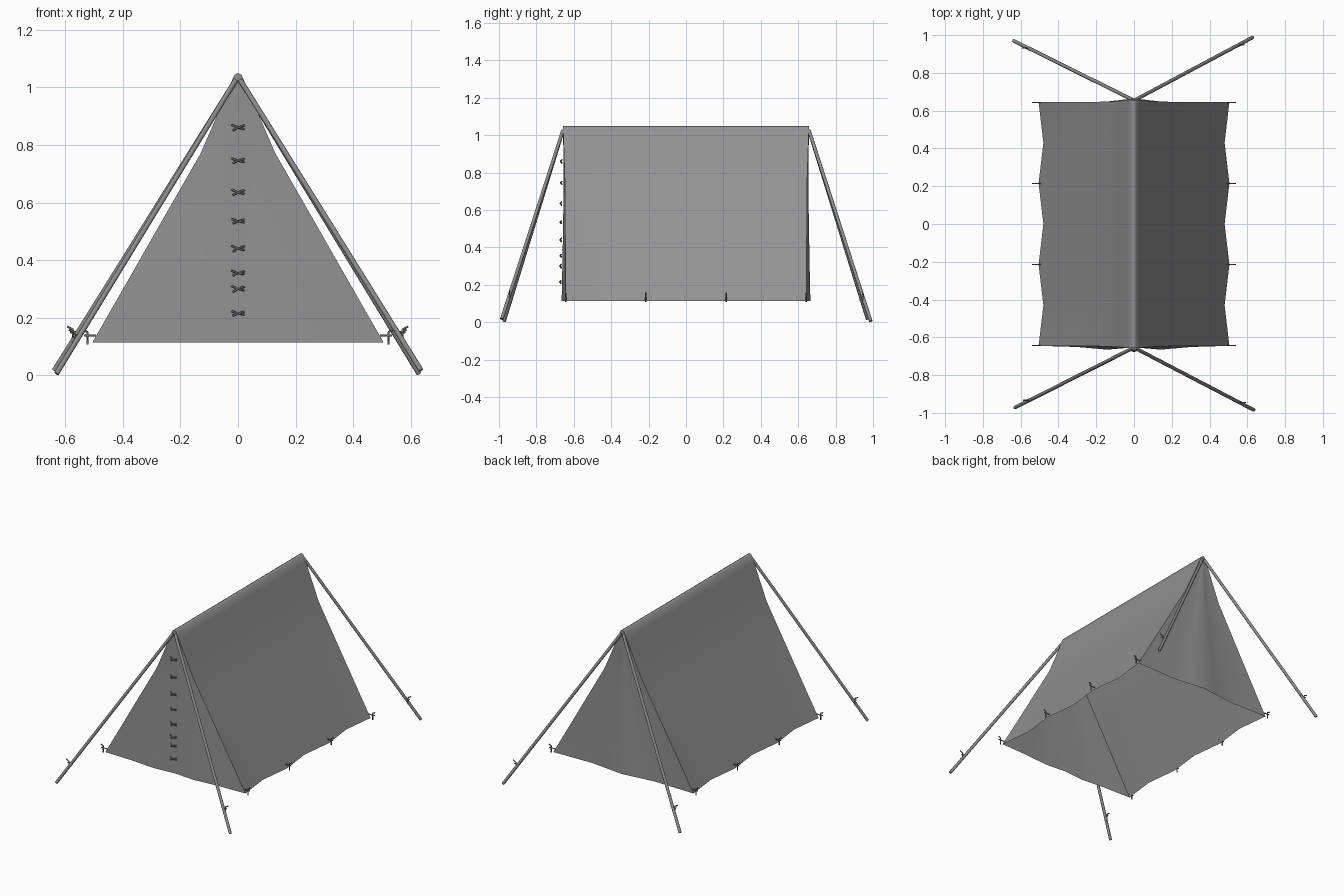
import bpy
import bmesh
from mathutils import Vector

cube = bpy.data.objects.get("Cube")
if cube:
    bpy.data.objects.remove(cube, do_unlink=True)


def material(name, value):
    m = bpy.data.materials.new(name)
    m.use_nodes = True
    colour = (value, value, value, 1)
    m.diffuse_color = colour
    bsdf = m.node_tree.nodes["Principled BSDF"]
    bsdf.inputs["Base Color"].default_value = colour
    bsdf.inputs["Roughness"].default_value = 0.9
    return m


CLOTH = material("grey canvas", 0.29)
POLE = material("pole grey", 0.26)
CORD = material("dark cord grey", 0.2)


def finish(bm, name, mat):
    mesh = bpy.data.meshes.new(name)
    bm.to_mesh(mesh)
    bm.free()
    mesh.materials.append(mat)
    ob = bpy.data.objects.new(name, mesh)
    bpy.context.collection.objects.link(ob)
    return ob


def sheet(name, rows, outward):
    """Smooth cloth through a grid of points, facing the outward direction."""
    bm = bmesh.new()
    grid = [[bm.verts.new(p) for p in row] for row in rows]
    for a, b in zip(grid, grid[1:]):
        for i in range(len(a) - 1):
            bm.faces.new((a[i], a[i + 1], b[i + 1], b[i])).smooth = True
    bmesh.ops.remove_doubles(bm, verts=bm.verts, dist=0.0001)
    bm.normal_update()
    total = sum((f.normal * f.calc_area() for f in bm.faces), Vector())
    if total.dot(Vector(outward)) < 0:
        bmesh.ops.reverse_faces(bm, faces=bm.faces)
    return finish(bm, name, CLOTH)


def rods(name, paths, radius, mat, sides=8):
    """Round rods following each path of points."""
    bm = bmesh.new()
    for path in paths:
        for a, b in zip(path, path[1:]):
            a, b = Vector(a), Vector(b)
            turn = (b - a).to_track_quat('Z', 'Y').to_matrix().to_4x4()
            turn.translation = (a + b) / 2
            bmesh.ops.create_cone(bm, cap_ends=True, segments=sides, radius1=radius,
                                  radius2=radius, depth=(b - a).length, matrix=turn)
    for f in bm.faces:
        f.smooth = len(f.verts) == 4
    return finish(bm, name, mat)


# Half width, height and end distance of the canvas, from ridge to hem
BASE, TOP = 0.115, 1.05
PROFILE = [(0, TOP, .657), (.012, 1.043, .657), (.032, 1.0, .656), (.078, .89, .652),
           (.13, .77, .648), (.255, .552, .646), (.38, .333, .645), (.505, BASE, .645)]


def sag(z):
    return (TOP - z) / (TOP - BASE)


# Roof: both slopes in one sheet, hem pulled out at the pegs
outline = [(-w, z, e) for w, z, e in reversed(PROFILE)] + PROFILE[1:]
roof_rows = []
for i in range(7):
    t = (i - 3) / 3
    pull = 0.05 if i % 2 else 0.0
    roof_rows.append([(w * (1 - (0.05 * sag(z) ** 2 if i % 2 else 0)), t * e, z)
                      for w, z, e in outline])
sheet("roof_canvas", roof_rows, (0, 0, 1))

# End walls: gentle folds that grow towards the hem
FRONT_FOLDS = [(-1, 0), (-.6, .006), (-.28, .02), (0, .008), (.28, .02), (.6, .006), (1, 0)]
BACK_FOLDS = [(-1, 0), (-.45, -.006), (-.2, .008), (0, .02), (.2, .008), (.45, -.006), (1, 0)]
for name, side, folds in (("front_wall", -1, FRONT_FOLDS), ("back_wall", 1, BACK_FOLDS)):
    rows = [[(t * w, side * (e + d * sag(z)), z) for t, d in folds] for w, z, e in PROFILE]
    sheet(name, rows, (0, side, 0))

# Slanted corner poles, each with a small hooked stake near its foot
FEET = {"front_left": (.635, -.985, .018), "front_right": (-.63, -.972, .006),
        "back_left": (.628, .988, .006), "back_right": (-.637, .97, .018)}
for name, foot in FEET.items():
    sx = 1 if foot[0] > 0 else -1
    sy = 1 if foot[1] > 0 else -1
    head = Vector((sx * .008, sy * .658, 1.025))
    foot = Vector(foot)
    rods(name + "_pole", [(head, foot)], .0095, POLE)
    spot = head.lerp(foot, .875)
    x, y, z = spot
    rods(name + "_pole_hook",
         [[(x + sx * .014, y, z - .03), (x + sx * .014, y, z + .015), (x + sx * .034, y, z + .026)],
          [(x - sx * .015, y, z + .01), (x + sx * .024, y, z + .005)]], .0035, CORD, 6)

# Pegs and loops along both hems
for side, label in ((1, "left"), (-1, "right")):
    paths = []
    for y in (-.643, -.215, .215, .643):
        paths.append([(side * .522, y, .108), (side * .522, y, .15), (side * .538, y, .158)])
        paths.append([(side * .492, y, .138), (side * .535, y, .138)])
    rods(label + "_pegs", paths, .0035, CORD, 6)

# Crossed door ties down the front seam
ties = []
for i, z in enumerate((.86, .745, .635, .535, .44, .355, .3, .215)):
    y = -(.662 + .006 * sag(z))
    lean = .008 if i % 2 else .010
    ties.append([(-.022, y, z + lean), (0, y - .008, z), (.022, y, z - lean * .5)])
    ties.append([(-.018, y, z - lean), (0, y - .008, z), (.022, y, z + lean * .8)])
rods("door_ties", ties, .0035, CORD, 6)
